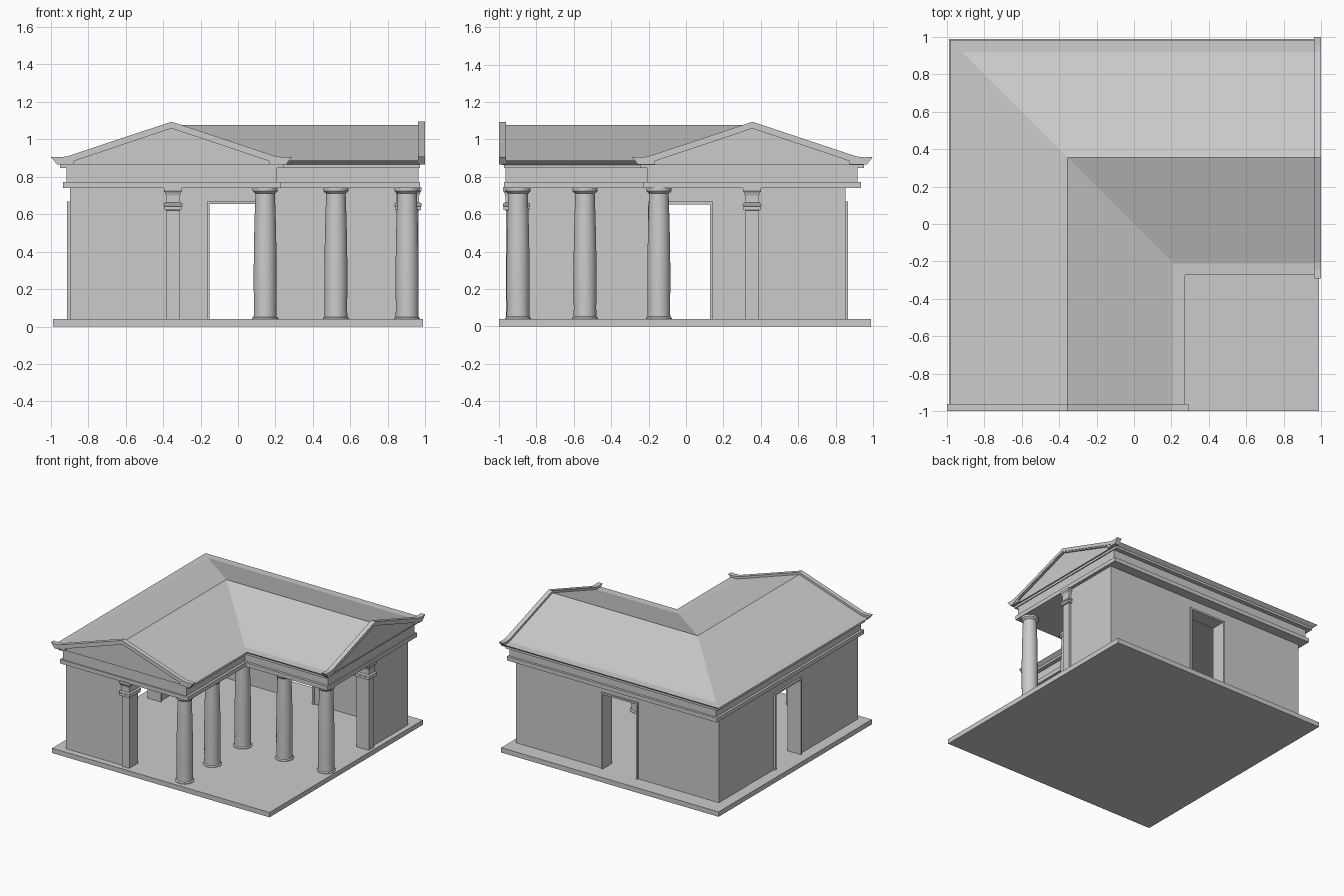
import bpy, bmesh, math

if "Cube" in bpy.data.objects:
    bpy.data.objects.remove(bpy.data.objects["Cube"])


def mesh(name, verts, faces):
    me = bpy.data.meshes.new(name)
    me.from_pydata(verts, [], faces)
    bm = bmesh.new()
    bm.from_mesh(me)
    bmesh.ops.recalc_face_normals(bm, faces=bm.faces)
    bm.to_mesh(me)
    bm.free()
    ob = bpy.data.objects.new(name, me)
    bpy.context.collection.objects.link(ob)
    return ob


def loft(name, rings):
    # joins equal closed rings with quads and caps both ends
    n = len(rings[0])
    verts = [p for r in rings for p in r]
    faces = [(k * n + i, k * n + (i + 1) % n, (k + 1) * n + (i + 1) % n, (k + 1) * n + i)
             for k in range(len(rings) - 1) for i in range(n)]
    faces += [tuple(reversed(range(n))), tuple(range(len(verts) - n, len(verts)))]
    return mesh(name, verts, faces)


def box(name, x0, x1, y0, y1, z0, z1):
    return loft(name, [[(x0, y0, z), (x1, y0, z), (x1, y1, z), (x0, y1, z)] for z in (z0, z1)])


def sweep(name, prof, end):
    # cross-section carried along the L: front end, mitred corner, right end
    return loft(name, [[(x, -end, z) for x, z in prof],
                       [(x, -x, z) for x, z in prof],
                       [(end, -x, z) for x, z in prof]])


def gable(name, prof, a, b):
    # the same end piece on the front gable and the right gable
    loft(name + "_front", [[(x, -e, z) for x, z in prof] for e in (b, a)])
    loft(name + "_right", [[(e, -x, z) for x, z in prof] for e in (a, b)])


C = -0.355  # ridge line


def sym(half):
    # half profile (offset, z) from eave to ridge -> both sides
    left = [(C - t, z) for t, z in half]
    right = [(C + t, z) for t, z in reversed(half) if t > 0]
    return left + right


# floor slab
box("floor_slab", -0.988, 0.987, -1.0, 0.988, 0, 0.04)

# walls with door gaps, standing on the ground through the slab
B, T, D = 0.0, 0.745, 0.655
L = -0.898
box("left_wall_front", L, -0.80, -0.948, -0.19, B, T)
box("left_wall_back", L, -0.80, 0.13, 0.854, B, T)
box("left_lintel", L, -0.80, -0.19, 0.13, D, T)
box("back_wall_left", -0.80, -0.152, 0.755, 0.854, B, T)
box("back_wall_right", 0.155, 0.945, 0.755, 0.854, B, T)
box("back_lintel", -0.152, 0.155, 0.755, 0.854, D, T)
box("front_wall", -0.80, -0.38, -0.948, -0.85, B, T)
box("right_wall", 0.847, 0.945, 0.385, 0.755, B, T)

# door frames
F = D + 0.012
for n, a, b in (("near", -0.203, -0.188), ("far", 0.129, 0.144)):
    box("left_door_jamb_" + n, -0.913, -0.79, a, b, 0.03, F)
box("left_door_head", -0.913, -0.79, -0.188, 0.129, D - 0.002, F)
for n, a, b in (("left", -0.166, -0.151), ("right", 0.152, 0.167)):
    box("back_door_jamb_" + n, a, b, 0.745, 0.866, 0.03, F)
box("back_door_head", -0.151, 0.152, 0.745, 0.866, D - 0.002, F)

# end pilasters with ring and flared capital
PIL = [(0, B), (0, 0.620), (0.012, 0.623), (0.012, 0.640), (0.016, 0.643), (0.016, 0.655),
       (0.011, 0.660), (0.003, 0.662), (0.003, 0.70), (0.008, 0.715), (0.015, 0.725), (0.015, T)]
for n, cx, cy, hx, hy in (("front", -0.347, -0.906, 0.034, 0.057), ("right", 0.908, 0.353, 0.057, 0.034)):
    loft("pilaster_" + n, [[(cx + sx * (hx + o), cy + sy * (hy + o), z)
                            for sx, sy in ((-1, -1), (1, -1), (1, 1), (-1, 1))] for o, z in PIL])

# round columns with swelling shaft, base and capital
COL = [(0.070, B), (0.070, 0.045), (0.061, 0.052), (0.060, 0.10), (0.061, 0.2), (0.0612, 0.3),
       (0.060, 0.42), (0.057, 0.56), (0.053, 0.68), (0.052, 0.71), (0.062, 0.718), (0.067, 0.724),
       (0.067, T)]
N = 32
for i, (cx, cy) in enumerate(((0.145, -0.145), (0.523, -0.145), (0.903, -0.145),
                              (0.145, -0.540), (0.145, -0.898))):
    col = loft("column_%d" % (i + 1), [[(cx + r * math.cos(2 * math.pi * k / N),
                                         cy + r * math.sin(2 * math.pi * k / N), z)
                                        for k in range(N)] for r, z in COL])
    bpy.ops.object.select_all(action='DESELECT')
    col.select_set(True)
    bpy.context.view_layer.objects.active = col
    bpy.ops.object.shade_smooth_by_angle(angle=math.radians(35))

# entablature: band, frieze and cornice
sweep("band", [(-0.935, 0.74), (0.227, 0.74), (0.227, 0.773), (-0.935, 0.773)], 0.973)
sweep("frieze", [(-0.916, 0.77), (0.207, 0.77), (0.207, 0.85), (-0.916, 0.85)], 0.964)
sweep("cornice", sym([(0.597, 0.846), (0.597, 0.866)])[::-1], 0.972)

# roof, almost level at the eaves; its closed ends form the gable walls
half = [(0.597, 0.864), (0.627, 0.886), (0.565, 0.888), (0.54, 0.8955), (0.52, 0.9025), (0.0, 1.076)]
sweep("roof", sym(half)[::-1], 0.983)

# raking gable cornices: outer band with upturned tips, then an inner moulding
top = sym([(0.645, 0.907), (0.60, 0.904), (0.56, 0.908), (0.0, 1.094)])
low = sym([(0.612, 0.866), (0.567, 0.866), (0.567, 0.878), (0.0, 1.066)])
gable("raking_cornice", (top + low[::-1])[::-1], 0.962, 1.0)
top = sym([(0.57, 0.866), (0.57, 0.880), (0.0, 1.069)])
low = sym([(0.52, 0.866), (0.52, 0.884), (0.0, 1.058)])
gable("raking_moulding", (top + low[::-1])[::-1], 0.962, 0.995)
